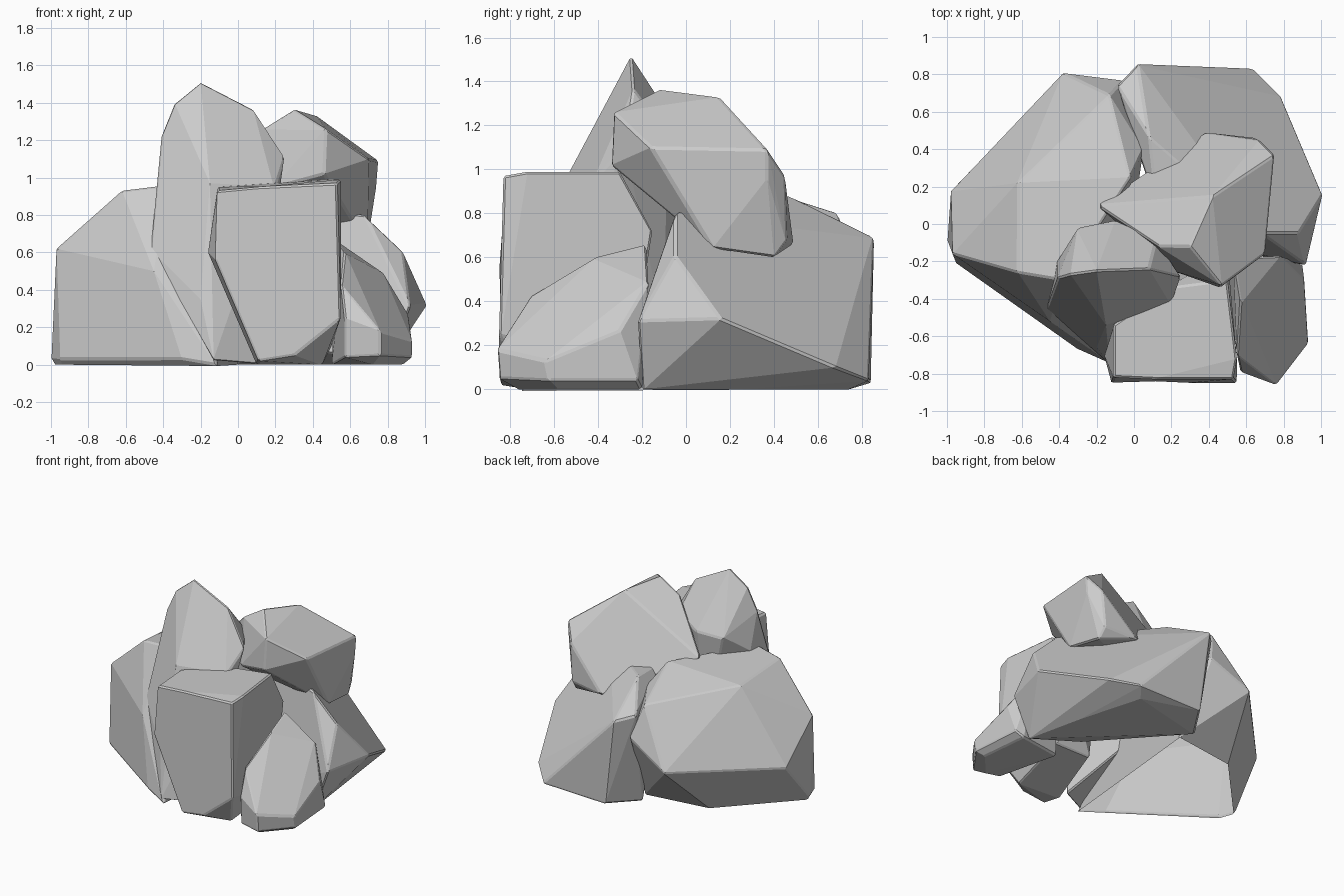
import bpy, bmesh, math


def rock(name, *corners, hollow=False):
    """One faceted boulder: convex hull of its main corners, with chipped edges.
    A hollow boulder is open where it meets the ground."""
    bm = bmesh.new()
    for c in corners:
        bm.verts.new(c)
    bmesh.ops.convex_hull(bm, input=bm.verts[:])
    loose = [v for v in bm.verts if not v.link_faces]
    bmesh.ops.delete(bm, geom=loose, context='VERTS')
    bmesh.ops.recalc_face_normals(bm, faces=bm.faces[:])
    if hollow:
        ground = [f for f in bm.faces if max(v.co.z for v in f.verts) < 0.001]
        bmesh.ops.delete(bm, geom=ground, context='FACES')
    bmesh.ops.dissolve_limit(bm, angle_limit=math.radians(6),
                             verts=bm.verts[:], edges=bm.edges[:])
    mesh = bpy.data.meshes.new(name)
    bm.to_mesh(mesh)
    bm.free()
    ob = bpy.data.objects.new(name, mesh)
    bpy.context.collection.objects.link(ob)
    chip = ob.modifiers.new("chipped_edges", 'BEVEL')
    chip.width = 0.01
    chip.segments = 1
    chip.limit_method = 'ANGLE'
    chip.angle_limit = math.radians(35)
    return ob


# broad boulder on the left, undercut at the back
rock("left_boulder",
     (-0.62, -0.26, 0.93), (-0.38, -0.30, 0.96), (-0.62, 0.22, 0.90), (-0.02, 0.25, 0.94),
     (-0.13, 0.69, 0.80), (-0.97, -0.16, 0.62), (-0.98, 0.18, 0.34), (-0.38, 0.81, 0.38),
     (-0.06, 0.77, 0.55), (0.05, 0.40, 0.80), (-1.00, -0.08, 0.03), (-0.95, -0.21, 0.03),
     (-0.30, -0.67, 0.03), (-0.12, -0.75, 0.0), (-0.50, 0.43, 0.0), (0.0, 0.50, 0.0),
     (-0.98, -0.08, 0.0), (-0.30, -0.64, 0.0), (-0.94, -0.19, 0.0), (-0.45, -0.52, 0.50),
     hollow=True)

# tall spire in the middle
rock("spire",
     (-0.20, -0.25, 1.515), (-0.34, -0.27, 1.40), (0.08, -0.24, 1.37), (-0.41, -0.29, 1.23),
     (-0.41, -0.20, 0.95), (-0.47, -0.45, 0.62), (0.25, -0.28, 1.11), (0.20, -0.42, 0.95),
     (-0.30, -0.02, 1.08), (-0.10, 0.02, 1.10), (0.12, -0.08, 1.15), (-0.15, -0.54, 0.97),
     (-0.13, -0.75, 0.02), (0.10, -0.62, 0.0), (-0.10, -0.10, 0.30), (-0.20, -0.66, 0.35))

# upright block at the front
rock("front_block",
     (-0.11, -0.82, 0.93), (0.10, -0.83, 0.95), (0.53, -0.83, 0.97), (0.55, -0.72, 0.99),
     (0.50, -0.30, 0.99), (0.18, -0.34, 0.97), (-0.11, -0.54, 0.95), (-0.12, -0.85, 0.56),
     (-0.16, -0.70, 0.60), (0.55, -0.85, 0.25), (0.30, -0.85, 0.05), (0.11, -0.84, 0.02),
     (0.10, -0.70, 0.0), (0.45, -0.72, 0.0), (0.50, -0.15, 0.72), (0.20, -0.25, 0.10),
     (0.50, -0.25, 0.10))

# low rock at the front right
rock("front_right_rock",
     (0.53, -0.18, 0.66), (0.57, -0.42, 0.60), (0.55, -0.70, 0.43), (0.57, -0.79, 0.25),
     (0.76, -0.86, 0.18), (0.93, -0.64, 0.13), (0.91, -0.30, 0.27), (0.78, -0.17, 0.49),
     (0.76, -0.85, 0.05), (0.93, -0.62, 0.04), (0.90, -0.22, 0.04), (0.57, -0.78, 0.04),
     (0.72, -0.76, 0.0), (0.88, -0.58, 0.0), (0.50, -0.25, 0.0), (0.84, -0.20, 0.0))

# wide wedge-shaped boulder at the back right
rock("back_right_boulder",
     (0.68, -0.05, 0.80), (0.88, -0.05, 0.61), (1.01, 0.16, 0.32), (0.92, -0.22, 0.31),
     (0.88, 0.40, 0.25), (0.79, 0.68, 0.10), (0.64, 0.83, 0.04), (0.02, 0.855, 0.69),
     (-0.09, 0.74, 0.72), (0.08, 0.47, 0.88), (0.12, 0.10, 0.85), (0.10, 0.84, 0.03),
     (0.56, 0.74, 0.0), (0.80, -0.20, 0.0), (0.70, 0.25, 0.0), (-0.05, 0.60, 0.0),
     (0.40, -0.10, 0.08))

# tilted rock resting on top
rock("top_rock",
     (0.30, -0.12, 1.365), (0.42, 0.15, 1.33), (0.13, -0.12, 1.26), (0.47, -0.33, 1.26),
     (0.46, -0.34, 1.02), (0.70, -0.16, 1.10), (0.75, 0.37, 1.09), (0.67, 0.45, 0.97),
     (0.74, 0.37, 0.96), (0.65, 0.46, 0.68), (0.38, 0.49, 0.66), (0.66, 0.40, 0.60),
     (0.69, 0.12, 0.64), (-0.20, 0.10, 0.95), (0.20, -0.25, 0.95), (0.25, 0.15, 0.68))
